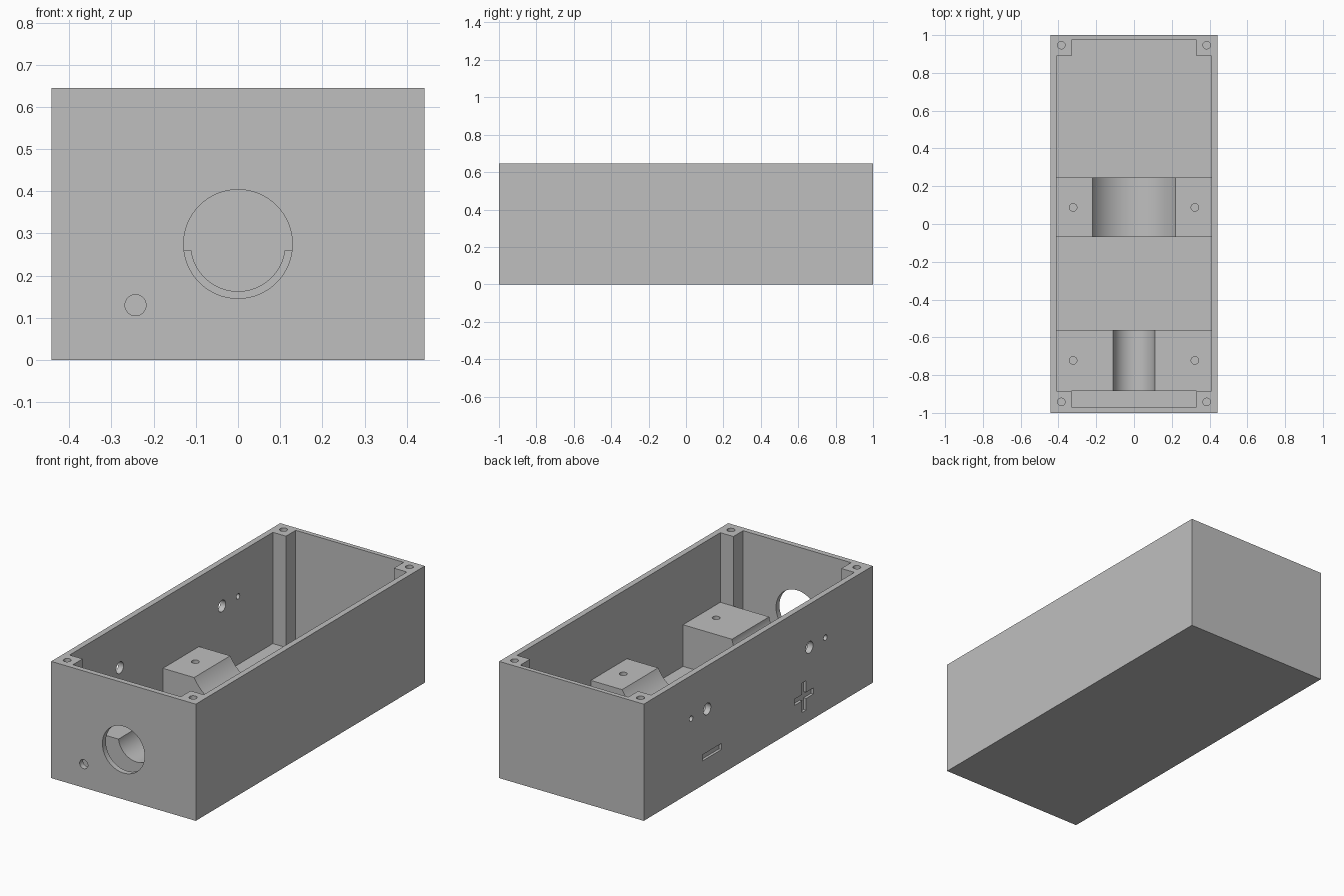
import bpy, bmesh, math
from mathutils import Matrix

if "Cube" in bpy.data.objects:
    bpy.data.objects.remove(bpy.data.objects["Cube"])

# Overall sizes
W, L, H = 0.442, 1.0, 0.645      # half width, half length, height
FLOOR, WALL = 0.03, 0.032
BLOCK_TOP = 0.26

grey = bpy.data.materials.new("plain grey")
grey.diffuse_color = (0.52, 0.52, 0.52, 1)
grey.use_nodes = True
grey.node_tree.nodes["Principled BSDF"].inputs["Base Color"].default_value = grey.diffuse_color


def make(name, bm):
    bmesh.ops.recalc_face_normals(bm, faces=bm.faces)
    mesh = bpy.data.meshes.new(name)
    bm.to_mesh(mesh)
    bm.free()
    mesh.materials.append(grey)
    ob = bpy.data.objects.new(name, mesh)
    bpy.context.collection.objects.link(ob)
    return ob


def box(name, x0, x1, y0, y1, z0, z1):
    bm = bmesh.new()
    m = Matrix.Translation(((x0 + x1) / 2, (y0 + y1) / 2, (z0 + z1) / 2))
    m = m @ Matrix.Diagonal((x1 - x0, y1 - y0, z1 - z0, 1))
    bmesh.ops.create_cube(bm, size=1, matrix=m)
    return make(name, bm)


def cylinder(name, centre, r, depth, axis="Z", sides=32):
    turn = {"X": Matrix.Rotation(math.pi / 2, 4, "Y"),
            "Y": Matrix.Rotation(math.pi / 2, 4, "X"),
            "Z": Matrix.Identity(4)}[axis]
    bm = bmesh.new()
    bmesh.ops.create_cone(bm, cap_ends=True, segments=sides, radius1=r, radius2=r,
                          depth=depth, matrix=Matrix.Translation(centre) @ turn)
    return make(name, bm)


def prism(name, outline, z0, z1):
    bm = bmesh.new()
    face = bm.faces.new([bm.verts.new((x, y, z0)) for x, y in outline])
    top = bmesh.ops.extrude_face_region(bm, geom=[face])["geom"]
    bmesh.ops.translate(bm, vec=(0, 0, z1 - z0),
                        verts=[v for v in top if isinstance(v, bmesh.types.BMVert)])
    return make(name, bm)


def cut(ob, cutter):
    mod = ob.modifiers.new("cut", "BOOLEAN")
    mod.operation, mod.solver, mod.object = "DIFFERENCE", "EXACT", cutter
    bpy.context.view_layer.objects.active = ob
    bpy.ops.object.modifier_apply(modifier=mod.name)
    bpy.data.objects.remove(cutter)


def smooth(ob):
    bpy.ops.object.select_all(action="DESELECT")
    ob.select_set(True)
    bpy.context.view_layer.objects.active = ob
    bpy.ops.object.shade_smooth_by_angle(angle=math.radians(30))


# Enclosure shell: the cavity outline leaves a square post in each corner
case = box("enclosure", -W, W, -L, L, 0, H)
xi, xp = W - WALL, 0.33
yf, yfp, yb, ybp = -0.97, -0.885, 0.975, 0.89
cavity = [(-xp, yf), (xp, yf), (xp, yfp), (xi, yfp), (xi, ybp), (xp, ybp),
          (xp, yb), (-xp, yb), (-xp, ybp), (-xi, ybp), (-xi, yfp), (-xp, yfp)]
cut(case, prism("cavity", cavity, FLOOR, H + 0.1))

# Lid screw holes in the corner posts
for sx in (-1, 1):
    for y in (-0.942, 0.947):
        cut(case, cylinder("screw_hole", (sx * 0.385, y, H), 0.02, 0.4))

# Front wall: large round opening and small cable hole
cut(case, cylinder("opening", (0, -1, 0.275), 0.129, 0.15, "Y", 64))
cut(case, cylinder("cable_hole", (-0.243, -1, 0.13), 0.025, 0.15, "Y"))

# Left wall: two pairs of terminal holes
for s in (-1, 1):
    cut(case, cylinder("terminal_hole", (-W, s * 0.446, 0.407), 0.032, 0.15, "X"))
    cut(case, cylinder("pin_hole", (-W, s * 0.586, 0.407), 0.015, 0.15, "X"))

# Left wall: engraved polarity marks
DEPTH, BAR, ARM = 0.015, 0.017, 0.082
xa, xb = -W - 0.05, -W + DEPTH
plus = [(-ARM, -BAR), (-BAR, -BAR), (-BAR, -ARM), (BAR, -ARM), (BAR, -BAR), (ARM, -BAR),
        (ARM, BAR), (BAR, BAR), (BAR, ARM), (-BAR, ARM), (-BAR, BAR), (-ARM, BAR)]
mark = prism("plus_mark", plus, xa, xb)
# stand the outline upright: outline x -> y, outline y -> z, height -> x
mark.data.transform(Matrix(((0, 0, 1, 0), (1, 0, 0, -0.40), (0, 1, 0, 0.152), (0, 0, 0, 1))))
cut(case, mark)
cut(case, box("minus_mark", xa, xb, 0.404 - ARM, 0.404 + ARM, 0.152 - BAR, 0.152 + BAR))
smooth(case)

# Saddle blocks: name, y range, cradle radius, cradle centre height
for name, y0, y1, r, zc in (("front_saddle", -0.885, -0.56, 0.112, 0.275),
                            ("rear_saddle", -0.07, 0.245, 0.25, 0.38)):
    ym = (y0 + y1) / 2
    block = box(name, -xi - 0.01, xi + 0.01, y0, y1, FLOOR - 0.01, BLOCK_TOP)
    cut(block, cylinder("cradle", (0, ym, zc), r, y1 - y0 + 0.1, "Y", 96))
    for sx in (-1, 1):
        cut(block, cylinder("strap_hole", (sx * 0.322, ym, BLOCK_TOP), 0.02, 0.3))
    smooth(block)
